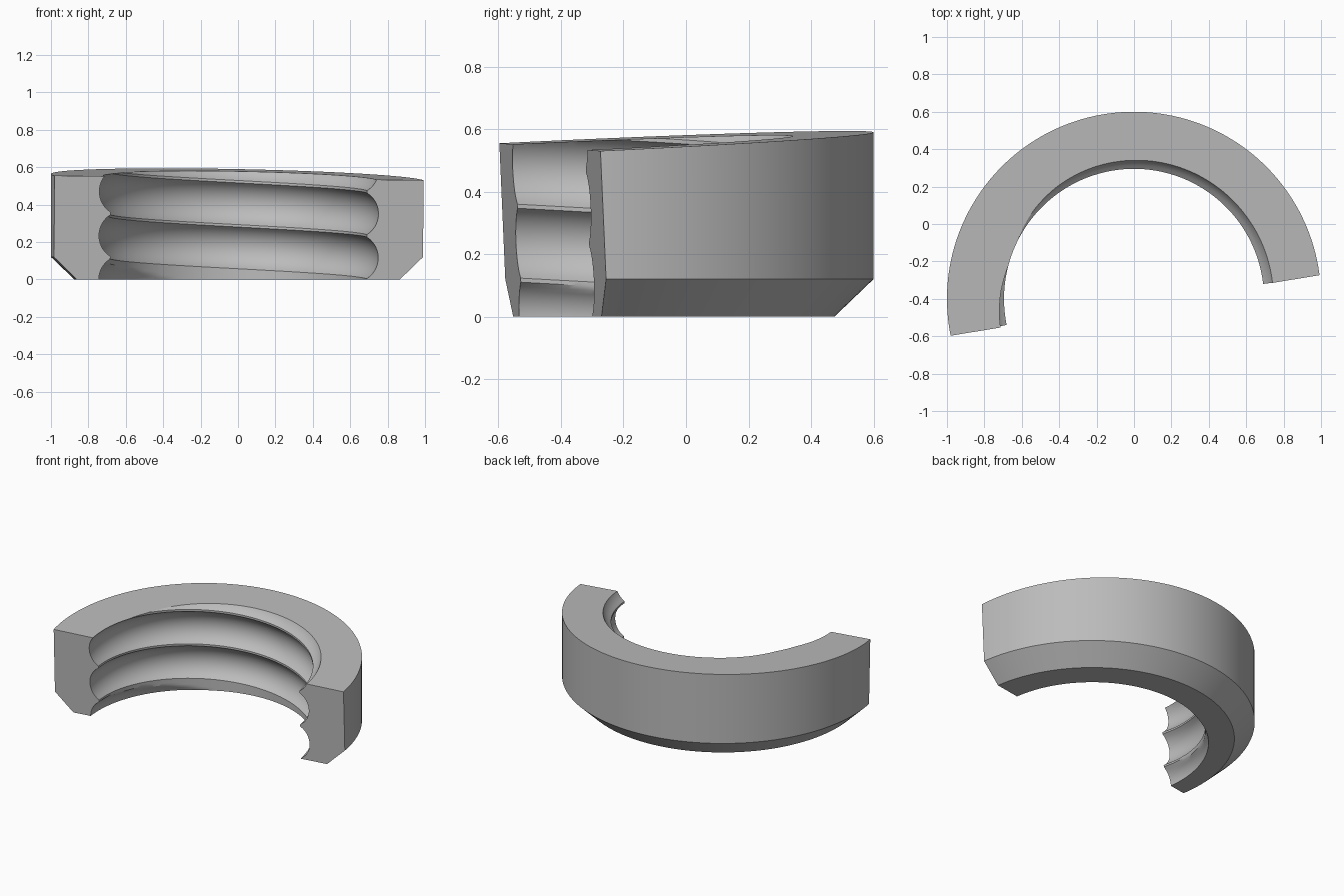
import bpy, bmesh, math
from mathutils import Vector

if "Cube" in bpy.data.objects:
    bpy.data.objects.remove(bpy.data.objects["Cube"])

CY = -0.40                    # ring axis sits at (0, CY)
CREST, DEPTH = 0.695, 0.062   # thread crest radius and groove depth
PITCH, FLAT = 0.236, 0.013    # thread pitch and crest width
END = 191.0                   # angle of the left end, in degrees
HALF = (PITCH - FLAT) / 2
ARC = (HALF**2 + DEPTH**2) / (2 * DEPTH)
STEPS, COLS = 16, 104


def section(deg):
    """Radius/height outline of the ring at one angle."""
    pts = [(0.875, -0.7), (0.875, 0.0), (1.0, 0.12), (1.0, 1.1)]
    base = 0.353 - PITCH * (END - deg) / 360
    # grooves listed from the top turn down to below the base
    for turn in range(2, -4, -1):
        mid = base + PITCH * (turn + 0.5)
        for i in range(STEPS + 1):
            t = HALF * (1 - 2 * i / STEPS)
            r = CREST + math.sqrt(max(ARC**2 - t**2, 0)) - (ARC - DEPTH)
            if turn <= -2:    # lowest groove runs out along the bore
                r -= 0.049 * (END - deg) / 65
            pts.append((max(r, CREST), mid + t))
    return pts


def slice_off(bm, point, normal):
    """Remove everything on the normal side and close the cut."""
    cut = bmesh.ops.bisect_plane(
        bm, geom=bm.verts[:] + bm.edges[:] + bm.faces[:], dist=1e-5,
        plane_co=Vector(point), plane_no=Vector(normal), clear_outer=True)
    edges = [e for e in cut['geom_cut']
             if isinstance(e, bmesh.types.BMEdge) and e.is_boundary]
    bmesh.ops.holes_fill(bm, edges=edges, sides=0)


# threaded ring body, swept past both ends
bm = bmesh.new()
rings = []
for c in range(COLS + 1):
    deg = -4 + 208 * c / COLS
    a = math.radians(deg)
    rings.append([bm.verts.new((r * math.cos(a), CY + r * math.sin(a), z))
                  for r, z in section(deg)])
n = len(rings[0])
for p, q in zip(rings, rings[1:]):
    for i in range(n):
        j = (i + 1) % n
        bm.faces.new((p[i], p[j], q[j], q[i]))
bm.faces.new(rings[0])
bm.faces.new(rings[-1])

# flat base, slanted top, and the slanted split through both ends
slice_off(bm, (0, 0, 0), (0, 0, -1))
slice_off(bm, (0, 0, 0.5626), (0.02, -0.0457, 1))
slice_off(bm, (0, -0.412, 0), (0.1635, -1, -0.045))
bmesh.ops.remove_doubles(bm, verts=bm.verts[:], dist=1e-5)
bmesh.ops.recalc_face_normals(bm, faces=bm.faces[:])

mesh = bpy.data.meshes.new("threaded_half_ring")
bm.to_mesh(mesh)
bm.free()
ring = bpy.data.objects.new("threaded_half_ring", mesh)
bpy.context.collection.objects.link(ring)

# plain grey metal
grey = bpy.data.materials.new("grey_metal")
grey.diffuse_color = (0.5, 0.5, 0.5, 1)
grey.use_nodes = True
grey.node_tree.nodes["Principled BSDF"].inputs["Base Color"].default_value = grey.diffuse_color
mesh.materials.append(grey)

bpy.context.view_layer.objects.active = ring
ring.select_set(True)
bpy.ops.object.shade_smooth_by_angle(angle=math.radians(28))
